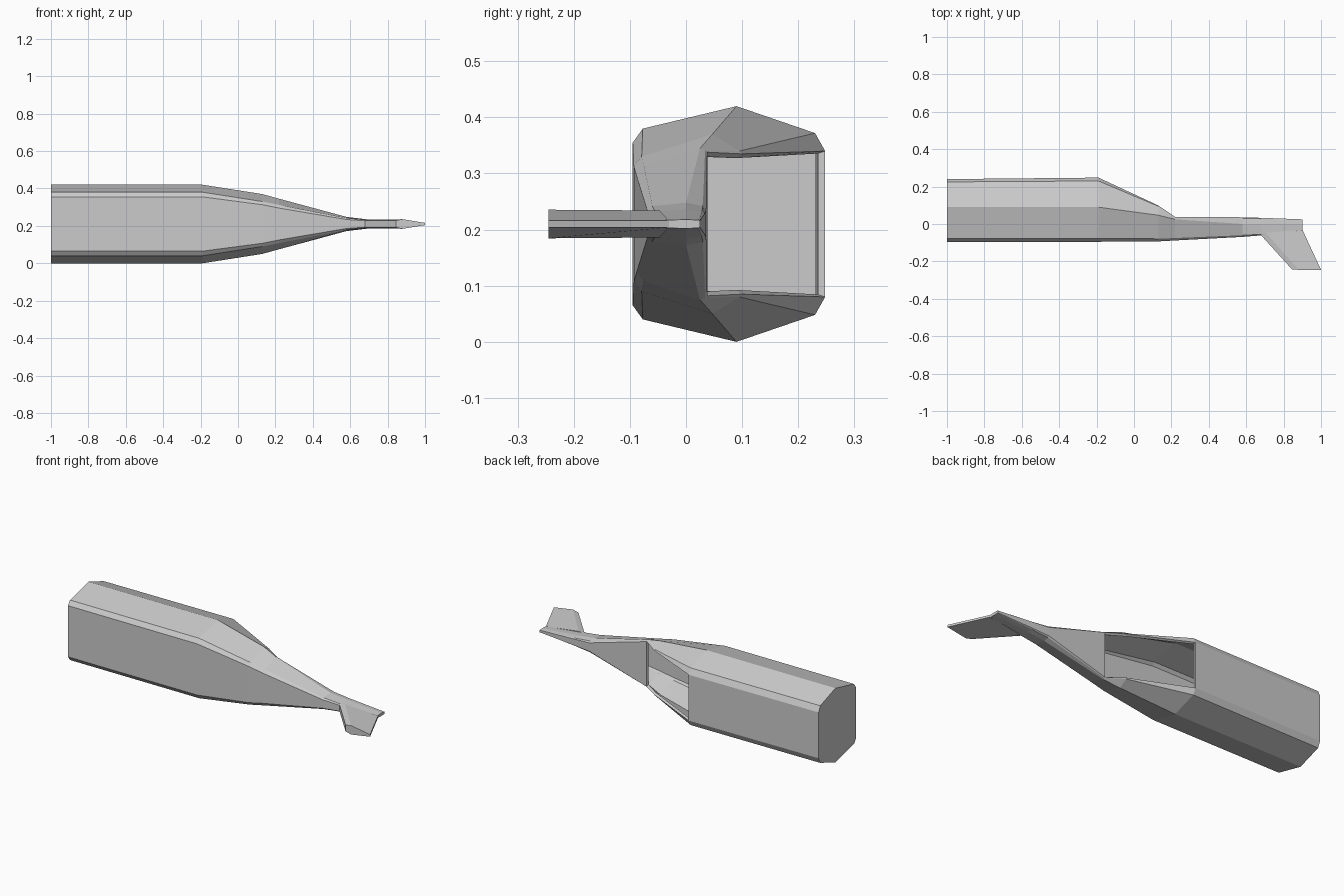
import bpy, bmesh

if "Cube" in bpy.data.objects:
    bpy.data.objects.remove(bpy.data.objects["Cube"])

MID = 0.21  # mirror height of the whole model


def loft(name, rings, skip=()):
    """Skin closed rings, cap both ends, leave out faces (section, side) in skip."""
    bm = bmesh.new()
    loops = [[bm.verts.new(p) for p in ring] for ring in rings]
    n = len(loops[0])
    holes = []
    for s in range(len(loops) - 1):
        for i in range(n):
            j = (i + 1) % n
            f = bm.faces.new((loops[s][i], loops[s][j], loops[s + 1][j], loops[s + 1][i]))
            if (s, i) in skip:
                holes.append(f)
    bm.faces.new(loops[0])
    bm.faces.new(loops[-1])
    bmesh.ops.recalc_face_normals(bm, faces=bm.faces)
    bmesh.ops.delete(bm, geom=holes, context='FACES')
    me = bpy.data.meshes.new(name)
    bm.to_mesh(me)
    bm.free()
    ob = bpy.data.objects.new(name, me)
    bpy.context.collection.objects.link(ob)
    return ob


def mirrored(points):
    """Complete a half ring by mirroring it about the middle height."""
    up = [(x, y, MID + h) for x, y, h in points]
    return up + [(x, y, MID - h) for x, y, h in reversed(points)]


# Hull: x, then (y, half height) from the -y wall over the ridge to the +y wall
sections = [
    (-1.00, [(-.095, .145), (-.077, .170), (.09, .21), (.225, .162), (.240, .130)]),
    (-0.19, [(-.095, .145), (-.077, .170), (.09, .21), (.230, .162), (.248, .130)]),
    (0.13, [(-.093, .103), (-.079, .120), (.047, .16), (.095, .130), (.099, .125)]),
    (0.22, [(-.088, .085), (-.075, .102), (.025, .135), (.034, .131), (.038, .128)]),
    (0.58, [(-.069, .024), (-.060, .032), (.000, .038), (.030, .032), (.036, .024)]),
    (0.68, [(-.061, .017), (-.055, .022), (.000, .026), (.028, .022), (.033, .018)]),
    (0.90, [(-.036, .006), (-.033, .007), (.000, .008), (.022, .007), (.025, .006)]),
]
rings = [mirrored([(x, y, h) for y, h in half]) for x, half in sections]

# Slanted side opening is left out of the +y wall, the shell gets thickness
hull = loft("hollow_hull", rings, skip={(1, 4), (2, 4)})
shell = hull.modifiers.new("wall_thickness", 'SOLIDIFY')
shell.thickness = 0.014
shell.offset = -1

# Swept wedge-shaped fin: root to tip
root = [(.67, -.050, .018), (.705, -.047, .024), (.90, -.030, .006)]
tip = [(.845, -.243, .018), (.88, -.245, .0255), (1.0, -.245, .006)]
loft("tail_fin", [mirrored(root), mirrored(tip)])
